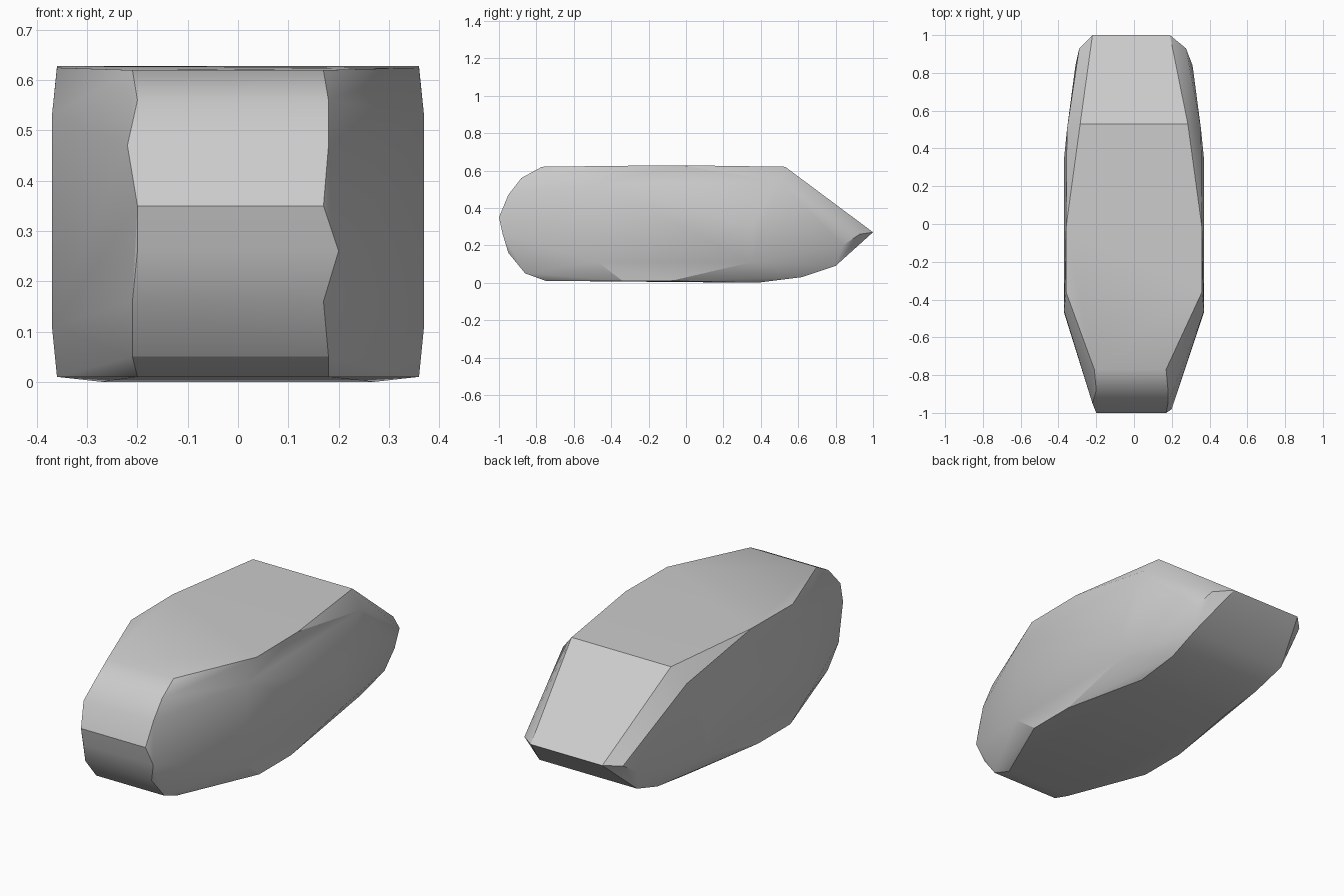
import bpy
import bmesh
import math
from mathutils import Vector

# Remove only the default object
default_object = bpy.data.objects.get("Cube")
if default_object:
    bpy.data.objects.remove(default_object, do_unlink=True)


def make_material(name, colour):
    """Create a plain flat material."""
    material = bpy.data.materials.new(name)
    material.use_nodes = True
    material.diffuse_color = colour
    shader = next(node for node in material.node_tree.nodes
                  if node.type == "BSDF_PRINCIPLED")
    shader.inputs["Base Color"].default_value = colour
    shader.inputs["Roughness"].default_value = 0.8
    return material


def mirrored_points(half_width, rows):
    """Place each (y, z) row on both sides at the same half width."""
    return [Vector((side * half_width, along, height))
            for along, height in rows
            for side in (-1, 1)]


def spanning_points(rows):
    """Place each row as a (left x, right x) pair at one (y, z)."""
    return [Vector((across, along, height))
            for first, second, along, height in rows
            for across in (first, second)]


def build_hull(name, points, material, crease_degrees):
    """Wrap the points in a convex faceted shell with soft shallow edges."""
    shell = bmesh.new()
    for point in points:
        shell.verts.new(point)
    result = bmesh.ops.convex_hull(shell, input=shell.verts[:])
    leftovers = {element for key in ("geom_interior", "geom_unused")
                 for element in result[key]
                 if isinstance(element, bmesh.types.BMVert)}
    bmesh.ops.delete(shell, geom=list(leftovers), context="VERTS")
    bmesh.ops.dissolve_limit(shell, angle_limit=math.radians(1),
                             verts=shell.verts[:], edges=shell.edges[:])
    bmesh.ops.recalc_face_normals(shell, faces=shell.faces[:])

    mesh = bpy.data.meshes.new(name)
    shell.to_mesh(mesh)
    shell.free()
    mesh.materials.append(material)
    hull = bpy.data.objects.new(name, mesh)
    bpy.context.collection.objects.link(hull)

    bpy.ops.object.select_all(action="DESELECT")
    hull.select_set(True)
    bpy.context.view_layer.objects.active = hull
    bpy.ops.object.shade_smooth_by_angle(angle=math.radians(crease_degrees))
    return hull


# Rounded nose, from the top edge down to the underside
nose = spanning_points([
    (-.21, .17, -.77, .62),
    (-.2, .18, -.88, .56),
    (-.22, .18, -.95, .47),
    (-.2, .17, -1, .35),
    (-.2, .2, -.98, .26),
    (-.21, .17, -.95, .16),
    (-.21, .18, -.86, .05),
    (-.2, .18, -.75, .01),
])

# Flat top deck, widest towards the middle
deck = mirrored_points(.36, [(-.36, .625), (-.02, .628)])
deck += mirrored_points(.285, [(.53, .62)])

# Upright flanks
flanks = mirrored_points(.37, [(-.46, .53), (-.47, .11), (.35, .3), (.35, .11)])
flanks += mirrored_points(.355, [(.5, .54)])

# Wedge tail with clipped corners
tail = spanning_points([
    (-.22, .19, 1, .27),
    (-.29, .275, .93, .26),
    (-.31, .31, .84, .2),
    (-.28, .28, .8, .09),
])

# Underside, narrowing towards the tail
underside = mirrored_points(.36, [(-.34, .01), (-.08, .01)])
underside += mirrored_points(.27, [(.38, 0), (.62, .03)])

grey = make_material("matte grey", (.6, .6, .6, 1))
build_hull("faceted_body", nose + deck + flanks + tail + underside, grey, 30)
